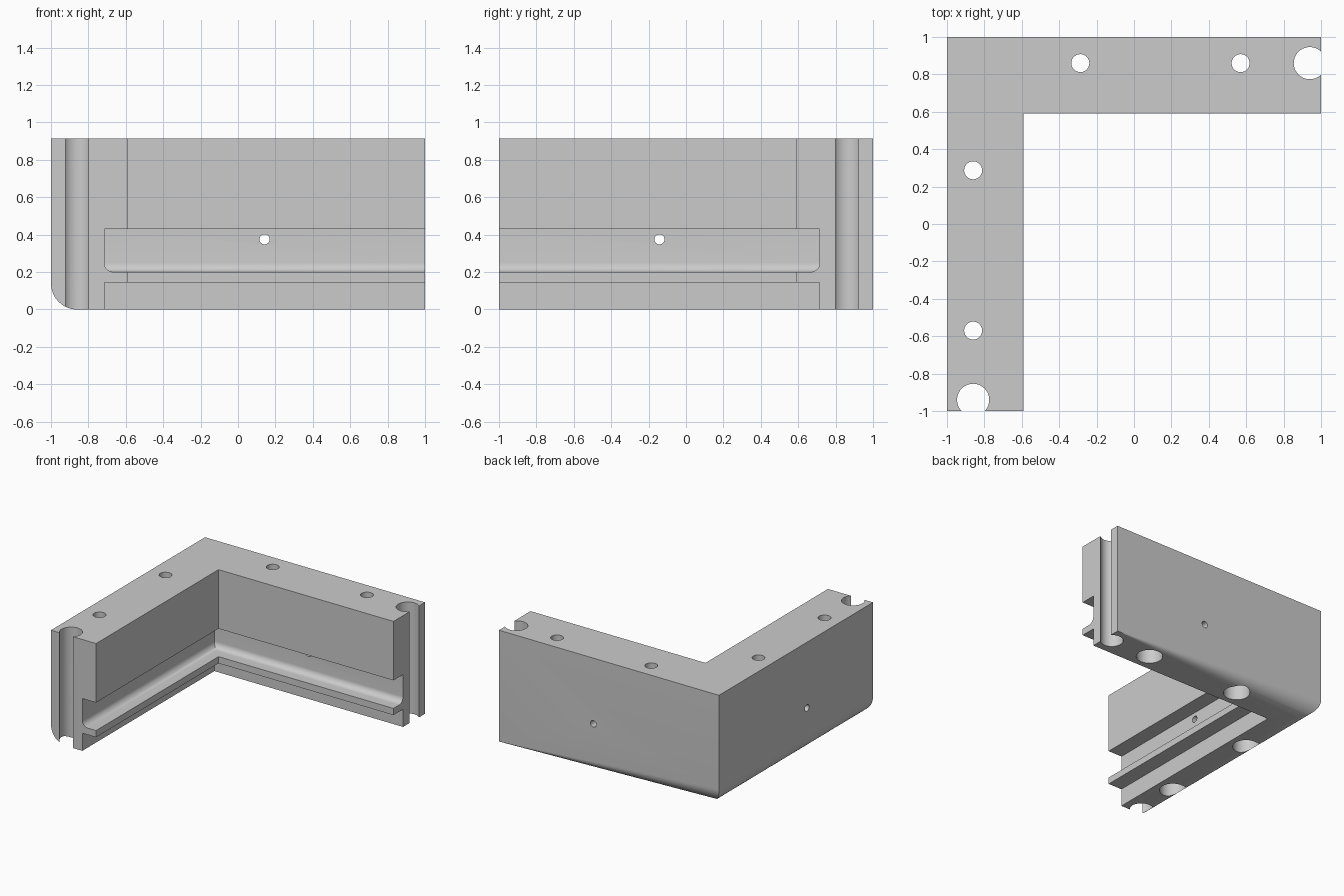
import bpy, bmesh, math
from mathutils import Matrix, Vector

if "Cube" in bpy.data.objects:
    bpy.data.objects.remove(bpy.data.objects["Cube"])

H = 0.915      # bracket height
W = 0.41       # arm thickness
G = 0.285      # distance from outer face to the groove wall
MID = 0.14     # distance from outer face to the hole centres

grey = bpy.data.materials.new("light grey")
grey.diffuse_color = (0.6, 0.6, 0.6, 1)
grey.use_nodes = True
grey.node_tree.nodes["Principled BSDF"].inputs["Base Color"].default_value = grey.diffuse_color


def arc(cx, cz, r, a0, a1, n):
    return [(cx + r * math.cos(math.radians(a0 + (a1 - a0) * i / n)),
             cz + r * math.sin(math.radians(a0 + (a1 - a0) * i / n))) for i in range(n + 1)]


def section(r):
    """Cross-section as (distance from outer face, height); r rounds the outer bottom edge."""
    pts = [(0, H)]
    pts += arc(r, r, r, 180, 270, 12)                       # outer bottom edge
    pts += [(G, 0), (G, 0.145), (W, 0.145), (W, 0.2)]       # lower step and lip
    pts += arc(G + 0.05, 0.25, 0.05, 270, 180, 8)           # rounded groove corner
    pts += [(G, 0.43), (W, 0.43), (W, H)]                   # groove top and inner face
    return pts


# L-shaped body: left arm end, mitred corner, back arm end (rounding fades out)
bm = bmesh.new()
rings = [
    [bm.verts.new((-1 + d, -1, z)) for d, z in section(0.14)],
    [bm.verts.new((-1 + d, 1 - d, z)) for d, z in section(0.14)],
    [bm.verts.new((1, 1 - d, z)) for d, z in section(0.002)],
]
n = len(rings[0])
for a, b in zip(rings, rings[1:]):
    for i in range(n):
        j = (i + 1) % n
        bm.faces.new((a[i], a[j], b[j], b[i]))
bm.faces.new(rings[0])
bm.faces.new(rings[-1])
bmesh.ops.recalc_face_normals(bm, faces=bm.faces)
mesh = bpy.data.meshes.new("corner_bracket")
bm.to_mesh(mesh)
bm.free()
mesh.materials.append(grey)
body = bpy.data.objects.new("corner_bracket", mesh)
bpy.context.collection.objects.link(body)


def drill(name, start, end, r):
    """Cut a round hole from start to end."""
    a, b = Vector(start), Vector(end)
    rot = (b - a).to_track_quat('Z', 'Y').to_matrix().to_4x4()
    cb = bmesh.new()
    bmesh.ops.create_cone(cb, cap_ends=True, segments=40, radius1=r, radius2=r,
                          depth=(b - a).length, matrix=Matrix.Translation((a + b) / 2) @ rot)
    m = bpy.data.meshes.new(name)
    cb.to_mesh(m)
    cb.free()
    m.materials.append(grey)
    ob = bpy.data.objects.new(name, m)
    bpy.context.collection.objects.link(ob)
    ob.hide_render = True
    ob.hide_viewport = False
    mod = body.modifiers.new(name, 'BOOLEAN')
    mod.operation = 'DIFFERENCE'
    mod.solver = 'EXACT'
    mod.object = ob
    return ob


# Holes are the same on both arms, mirrored across the diagonal
cutters = []
for swap in (False, True):
    def place(x, y, z):
        return (-y, -x, z) if swap else (x, y, z)
    c = -1 + MID
    cutters.append(drill("end_slot_cutter", place(c, -0.94, -0.2), place(c, -0.94, 1.2), 0.086))
    for y in (-0.57, 0.287):
        cutters.append(drill("bolt_hole_cutter", place(c, y, -0.2), place(c, y, 1.2), 0.048))
        cutters.append(drill("counterbore_cutter", place(c, y, -0.2), place(c, y, 0.3), 0.1))
    cutters.append(drill("side_hole_cutter", place(-1.2, -0.142, 0.375),
                         place(-0.6, -0.142, 0.375), 0.027))

# Apply the cuts, then remove the cutters
bpy.context.view_layer.objects.active = body
body.select_set(True)
for mod in list(body.modifiers):
    bpy.ops.object.modifier_apply(modifier=mod.name)
for ob in cutters:
    bpy.data.objects.remove(ob)
bpy.ops.object.shade_smooth_by_angle(angle=math.radians(30))
